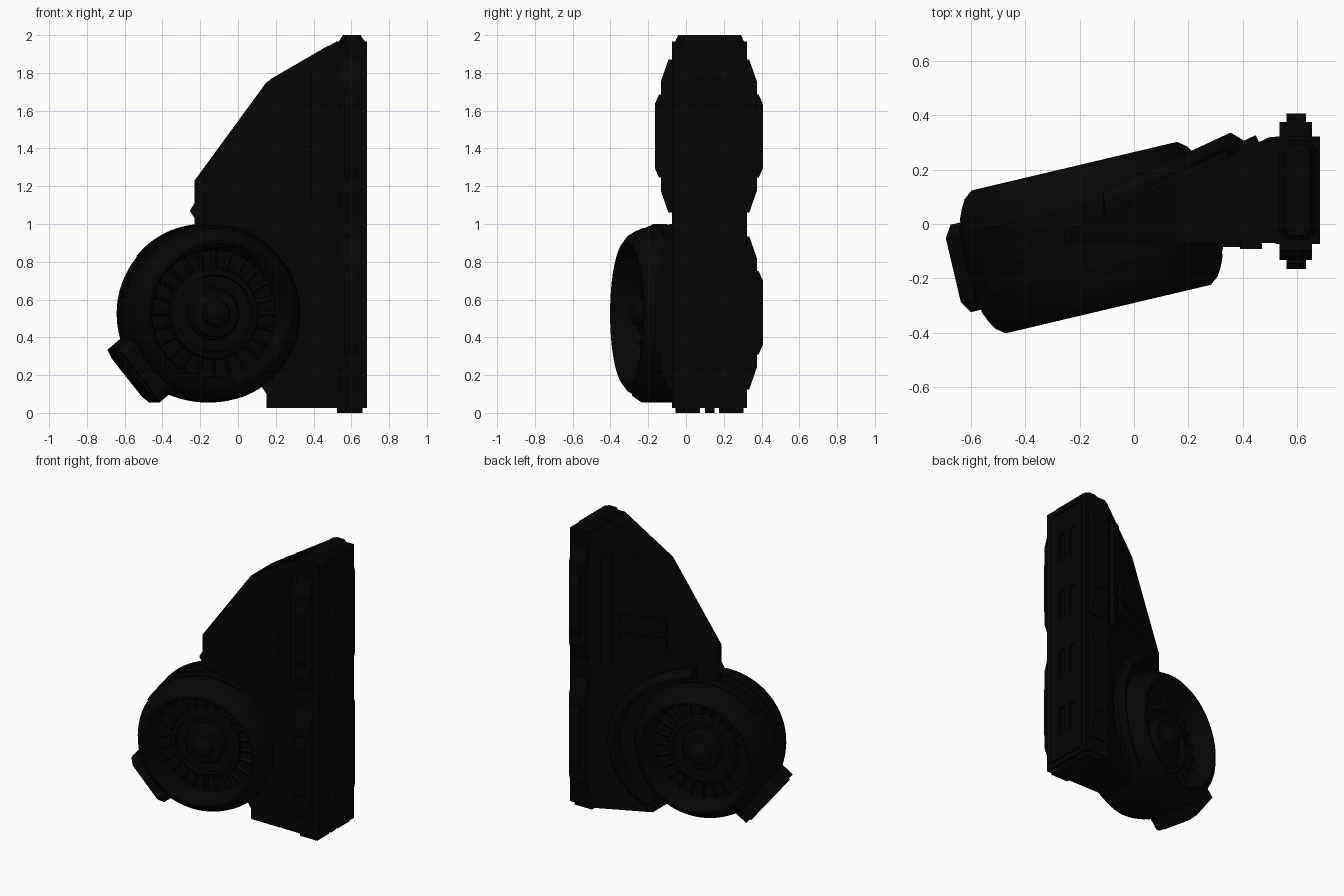
import bpy, bmesh
from math import sin, cos, pi, radians
from mathutils import Matrix, Vector

cube = bpy.data.objects.get("Cube")
if cube:
    bpy.data.objects.remove(cube, do_unlink=True)

mat = bpy.data.materials.new("matte_black")
mat.use_nodes = True
black = (0.0015, 0.0015, 0.0015, 1)
mat.diffuse_color = black
mat.node_tree.nodes["Principled BSDF"].inputs["Base Color"].default_value = black

# Turbine frame: local z runs along its forward axis, local y is up
U, F, C = Vector((0.973, 0.23, 0)), Vector((0.23, -0.973, 0)), Vector((-0.157, -0.05, 0.525))
TURBINE = Matrix(((U.x, 0, F.x, C.x), (U.y, 0, F.y, C.y), (0, 1, 0, C.z), (0, 0, 0, 1)))
# Sloping rear face of the fin: local x runs along it, local y is up, local z points out
N = Vector((-0.42, 0.908, 0))
T = Vector((-0.908, -0.42, 0))
REAR = Matrix(((T.x, 0, N.x, 0.5), (T.y, 0, N.y, 0.32), (0, 1, 0, 0), (0, 0, 0, 1)))
SLOPE = 0.4626
# Straight bore through the fin, and the same bore sheared to sit on the rear face
BORE = Matrix(((1, 0, 0, C.x), (0, 0, 1, 0), (0, 1, 0, C.z), (0, 0, 0, 1)))
COLLAR = Matrix(((1, 0, 0, C.x), (SLOPE, 0, 1, 0.32 + SLOPE * (C.x - 0.5)), (0, 1, 0, C.z), (0, 0, 0, 1)))


def finish(name, bm, smooth=False, matrix=None):
    if matrix:
        bm.transform(matrix)
    bmesh.ops.recalc_face_normals(bm, faces=bm.faces)
    mesh = bpy.data.meshes.new(name)
    bm.to_mesh(mesh)
    bm.free()
    mesh.materials.append(mat)
    ob = bpy.data.objects.new(name, mesh)
    bpy.context.collection.objects.link(ob)
    if smooth:
        bpy.ops.object.select_all(action='DESELECT')
        ob.select_set(True)
        bpy.context.view_layer.objects.active = ob
        bpy.ops.object.shade_smooth_by_angle(angle=radians(32))
    return ob


def prism(points, axis, lo, hi, bm=None):
    """Extrude a 2D outline along x, y or z."""
    bm = bm or bmesh.new()
    place = {'x': lambda p, d: (d, p[0], p[1]), 'y': lambda p, d: (p[0], d, p[1]),
             'z': lambda p, d: (p[0], p[1], d)}[axis]
    a, b = ([bm.verts.new(place(p, d)) for p in points] for d in (lo, hi))
    bm.faces.new(a)
    bm.faces.new(b[::-1])
    for i in range(len(a)):
        j = (i + 1) % len(a)
        bm.faces.new((a[i], b[i], b[j], a[j]))
    return bm


def rect(x0, x1, y0, y1, c=0):
    """Rectangle outline with optional chamfered corners."""
    if not c:
        return [(x0, y0), (x1, y0), (x1, y1), (x0, y1)]
    return [(x0 + c, y0), (x1 - c, y0), (x1, y0 + c), (x1, y1 - c),
            (x1 - c, y1), (x0 + c, y1), (x0, y1 - c), (x0, y0 + c)]


def lathe(profile, steps=64, start=0, end=360, closed=False):
    """Sweep (radius, axial) points round the local z axis."""
    bm = bmesh.new()
    full = end - start == 360
    rings = []
    for i in range(steps + (not full)):
        t = radians(start + (end - start) * i / steps)
        rings.append([bm.verts.new((r * cos(t), r * sin(t), a)) for r, a in profile])
    n = len(profile)
    for i in range(steps):
        p, q = rings[i], rings[(i + 1) % len(rings)]
        for k in range(n if closed else n - 1):
            m = (k + 1) % n
            bm.faces.new((p[k], q[k], q[m], p[m]))
    if not full:
        bm.faces.new(rings[0])
        bm.faces.new(rings[-1][::-1])
    bmesh.ops.remove_doubles(bm, verts=bm.verts, dist=1e-5)
    return bm


def cut(ob, bm, matrix=None):
    cutter = finish("cutter", bm, matrix=matrix)
    cutter.hide_render = True
    mod = ob.modifiers.new("cut", 'BOOLEAN')
    mod.operation, mod.solver, mod.object = 'DIFFERENCE', 'EXACT', cutter
    dg = bpy.context.evaluated_depsgraph_get()
    mesh = bpy.data.meshes.new_from_object(ob.evaluated_get(dg))
    ob.modifiers.clear()
    ob.data = mesh
    bpy.data.objects.remove(cutter, do_unlink=True)


# Wedge-shaped fin, sliced along the sloping rear face
outline = [(-0.23, 0.95), (-0.23, 1.03), (-0.255, 1.07), (-0.23, 1.11), (-0.23, 1.23), (0.15, 1.75),
           (0.52, 1.965), (0.6, 1.965), (0.6, 0.025), (0.15, 0.025), (0.15, 0.1), (-0.1, 0.5)]
bm = prism(outline, 'y', -0.07, 0.32)
cutres = bmesh.ops.bisect_plane(bm, geom=bm.verts[:] + bm.edges[:] + bm.faces[:],
                                plane_co=(0.5, 0.32, 0), plane_no=N, clear_outer=True)
bmesh.ops.holes_fill(bm, edges=[e for e in cutres["geom_cut"] if isinstance(e, bmesh.types.BMEdge)])
fin = finish("fin", bm)
cut(fin, lathe([(0, -0.9), (0.495, -0.9), (0.495, 0.9), (0, 0.9)], 72), BORE)

# Column with capsule slots and a panel groove on the outer face
column = finish("column", prism(rect(0.52, 0.683, -0.073, 0.322), 'z', 0.025, 1.967))
slots = bmesh.new()
for y in (0.075, 0.18):
    for z in (0.34, 0.78, 1.22, 1.66):
        capsule = [(y + 0.029 * cos(k * pi / 8), z + (0.08 if k < 8 else -0.08) + 0.029 * sin(k * pi / 8))
                   for k in range(16)]
        prism(capsule, 'x', 0.668, 0.7, slots)
cut(column, slots)
for y0, y1, z0, z1 in ((-0.035, -0.027, 0.07, 1.92), (0.277, 0.285, 0.07, 1.92),
                       (-0.02, 0.27, 0.062, 0.07), (-0.02, 0.27, 1.92, 1.928)):
    cut(column, prism(rect(y0, y1, z0, z1), 'x', 0.676, 0.7))

# Top cap and bottom feet
bm = prism(rect(0.53, 0.675, -0.06, 0.31, 0.03), 'z', 1.96, 2.0)
for v in bm.verts:
    if v.co.z > 1.98:
        v.co.x = 0.6025 + (v.co.x - 0.6025) * 0.65
        v.co.y = 0.125 + (v.co.y - 0.125) * 0.9
finish("top_cap", bm)
bm = bmesh.new()
for y0, y1 in ((-0.055, 0.075), (0.1, 0.15), (0.175, 0.305)):
    prism(rect(0.525, 0.66, y0, y1), 'z', 0, 0.03, bm)
finish("bottom_feet", bm)

# Layered side guards, upper and lower, front and rear of the column
for level, zc in (("upper", 1.465), ("lower", 0.53)):
    for side, base, s in (("front", -0.078, -1), ("rear", 0.32, 1)):
        bm = bmesh.new()
        for x0, x1, inner, outer, h0, h1 in ((0.535, 0.655, -0.01, 0.055, 0.405, 0.29),
                                             (0.56, 0.632, 0.04, 0.087, 0.22, 0.17)):
            step = inner + 0.025
            prism([(base + s * inner, zc - h0), (base + s * step, zc - h0), (base + s * outer, zc - h1),
                   (base + s * outer, zc + h1), (base + s * step, zc + h0), (base + s * inner, zc + h0)],
                  'x', x0, x1, bm)
        finish(f"{level}_{side}_guard", bm)

# Raised panels on the fin front and rear
bm = prism(rect(0.39, 0.47, 1.08, 1.84, 0.01), 'y', -0.092, -0.06)
prism(rect(0.32, 0.392, 1.3, 1.41, 0.01), 'y', -0.084, -0.06, bm)
finish("front_panels", bm)
bm = prism(rect(0.045, 0.125, 1.06, 1.84, 0.01), 'z', -0.01, 0.028)
for z in (1.2, 1.33):
    prism([(0.17, z), (0.48, z - 0.02), (0.48, z + 0.07), (0.17, z + 0.09)], 'z', -0.01, 0.022, bm)
finish("rear_panels", bm, matrix=REAR)

# Louvres along the upper slope
bm = bmesh.new()
for i in range(11):
    y = -0.045 + i * 0.028
    x = max(0.17, 0.5 + (y - 0.32) / SLOPE + 0.05)
    z = 1.75 + (x - 0.15) * 0.581
    end = 1.75 + 0.33 * 0.581
    prism([(x, z - 0.01), (0.48, end - 0.01), (0.48, end + 0.004), (x, z + 0.004)], 'y', y, y + 0.012, bm)
finish("slope_louvres", bm)

# Turbine casing with recessed stepped faces, the same at both ends
half = [(0, 0.255), (0.03, 0.25), (0.055, 0.235), (0.07, 0.205), (0.075, 0.18), (0.12, 0.17), (0.135, 0.15),
        (0.14, 0.12), (0.2, 0.12), (0.205, 0.155), (0.235, 0.145), (0.245, 0.115), (0.335, 0.115),
        (0.345, 0.17), (0.365, 0.25), (0.375, 0.27), (0.388, 0.27), (0.42, 0.245), (0.438, 0.215),
        (0.455, 0.175), (0.455, 0.165), (0.466, 0.14), (0.47, 0.06)]
casing = half + [(r, -a) for r, a in reversed(half)]
finish("turbine_casing", lathe(casing, 72), True, TURBINE)

# Fan blades at both ends
bm = bmesh.new()
for s in (-1, 1):
    for i in range(24):
        m = Matrix.Rotation(i * pi / 12, 4, 'Z') @ Matrix.Translation((0.293, 0, s * 0.12))
        m = m @ Matrix.Rotation(radians(35 * s), 4, 'X') @ Matrix.Diagonal((0.1, 0.012, 0.035, 1))
        bmesh.ops.create_cube(bm, size=1, matrix=m)
finish("fan_blades", bm, matrix=TURBINE)

# Raised bands on the casing
for i, (a0, a1, t0, t1) in enumerate(((0.06, 0.12, 60, 150), (-0.02, 0.03, 85, 170), (-0.12, -0.06, 70, 140))):
    band = [(0.455, a0), (0.475, a0), (0.475, a1), (0.455, a1)]
    finish(f"casing_band_{i + 1}", lathe(band, 18, t0, t1, True), True, TURBINE)

# Chamfered collar round the bore on the rear face
section = [(0.495, -0.03), (0.495, 0.083), (0.512, 0.083), (0.557, 0.036), (0.557, -0.03)]
finish("collar", lathe(section, 40, -54, 85, True), True, COLLAR)

# Chamfered outlet box on the lower outer side of the casing
box = Matrix.Rotation(radians(219), 4, 'Z') @ Matrix.Rotation(radians(90), 4, 'Y')
bm = prism(rect(-0.165, 0.165, -0.18, 0.18, 0.045), 'z', 0.38, 0.525)
prism(rect(-0.125, 0.125, -0.155, 0.155, 0.03), 'z', 0.5, 0.535, bm)
finish("outlet_box", bm, matrix=TURBINE @ box)
